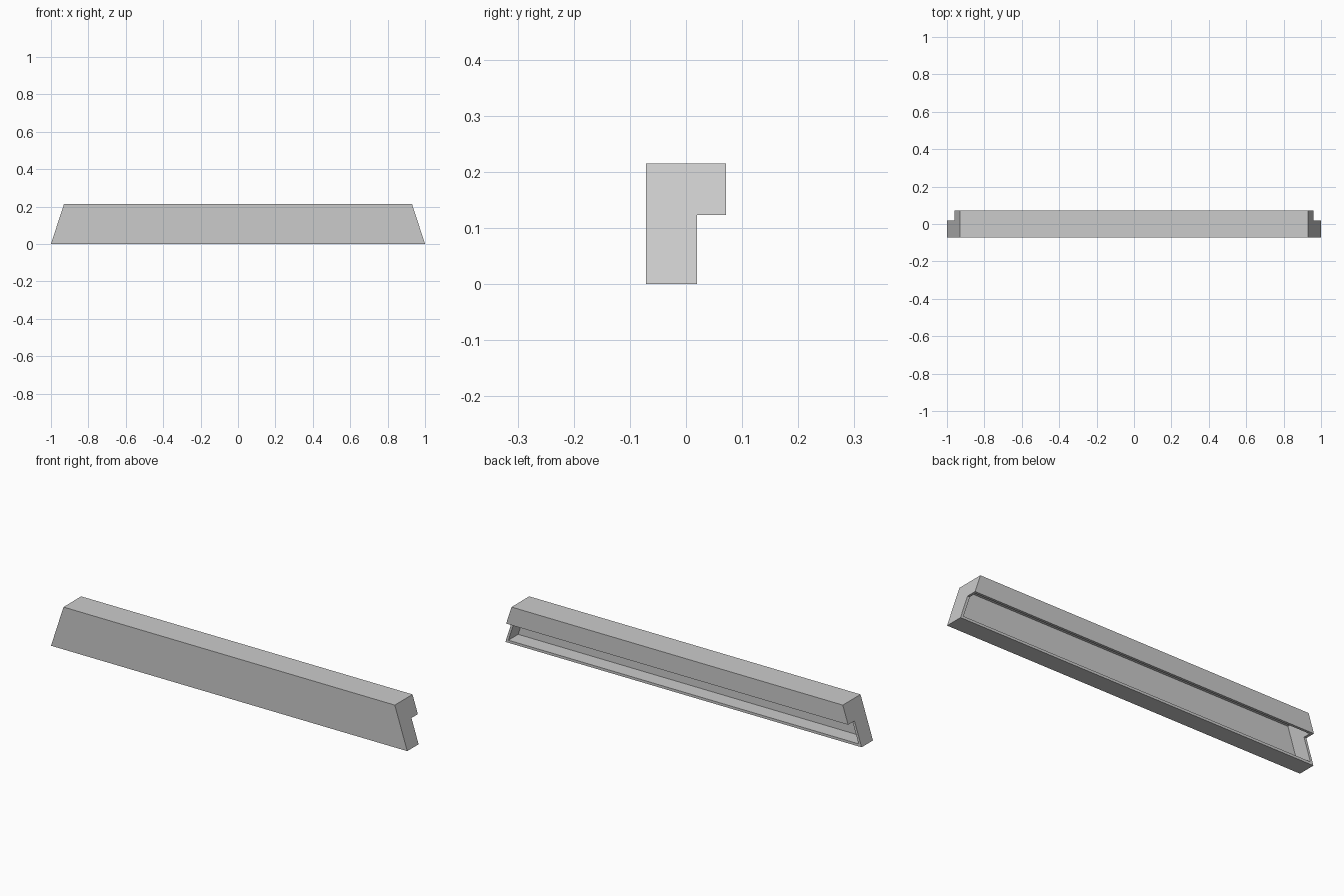
import bpy
import bmesh

cube = bpy.data.objects.get("Cube")
if cube:
    bpy.data.objects.remove(cube, do_unlink=True)

# Main dimensions
FRONT, STEP, BACK = -0.071, 0.02, 0.071
LIP, TOP = 0.123, 0.215
WALL = 0.013
SLOPE = 0.07 / TOP

grey = bpy.data.materials.new("light grey")
grey.use_nodes = True
colour = (0.6, 0.6, 0.6, 1)
grey.diffuse_color = colour
grey.node_tree.nodes["Principled BSDF"].inputs["Base Color"].default_value = colour


def slanted_bar(name, profile, half_length):
    """Extrude a (y, z) profile along x, with ends leaning inward going up."""
    bm = bmesh.new()
    ends = []
    for side in (-1, 1):
        ends.append([bm.verts.new((side * (half_length - SLOPE * z), y, z))
                     for y, z in profile])
    left, right = ends
    bm.faces.new(left)
    bm.faces.new(right)
    for i in range(len(profile)):
        j = (i + 1) % len(profile)
        bm.faces.new((left[i], left[j], right[j], right[i]))
    bmesh.ops.recalc_face_normals(bm, faces=bm.faces)
    mesh = bpy.data.meshes.new(name)
    bm.to_mesh(mesh)
    bm.free()
    mesh.materials.append(grey)
    obj = bpy.data.objects.new(name, mesh)
    bpy.context.collection.objects.link(obj)
    return obj


# Stepped outer casing
casing = slanted_bar("channel_casing", [
    (FRONT, 0), (STEP, 0), (STEP, LIP), (BACK, LIP), (BACK, TOP), (FRONT, TOP)], 1)

# Hollow inside, open to the back below the hanging lip
hollow = slanted_bar("hollow_cutter", [
    (FRONT + WALL, WALL), (STEP + WALL, WALL), (BACK - WALL, LIP - WALL),
    (BACK - WALL, TOP - WALL), (FRONT + WALL, TOP - WALL)], 1 - WALL)
hollow.hide_render = True

cut = casing.modifiers.new("hollow", 'BOOLEAN')
cut.operation = 'DIFFERENCE'
cut.solver = 'EXACT'
cut.object = hollow
bpy.context.view_layer.objects.active = casing
bpy.ops.object.modifier_apply(modifier=cut.name)
bpy.data.objects.remove(hollow, do_unlink=True)
